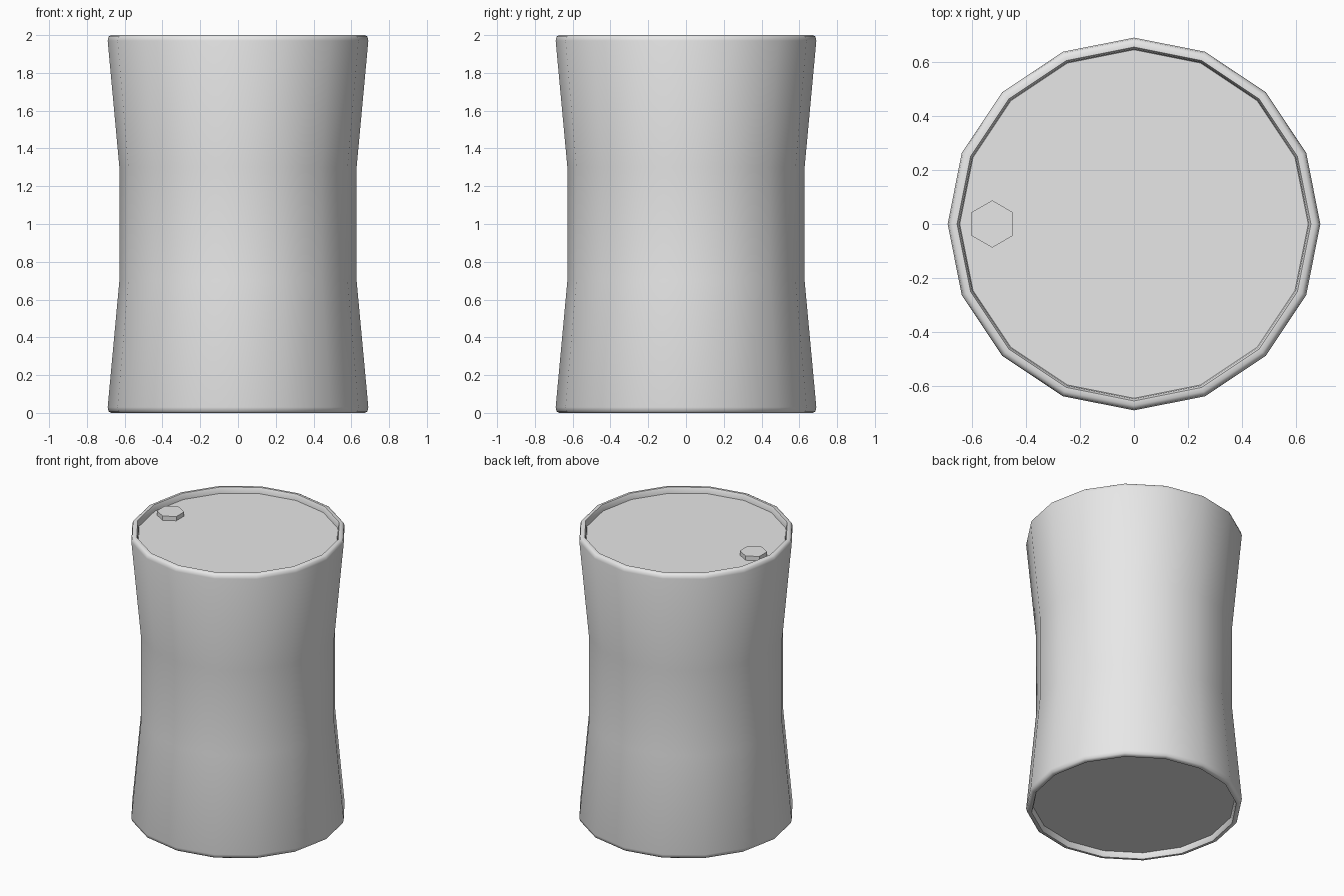
import bpy, bmesh, math

cube = bpy.data.objects.get("Cube")
if cube:
    bpy.data.objects.remove(cube, do_unlink=True)

SIDES = 16

steel = bpy.data.materials.new("plain_grey")
steel.use_nodes = True
grey = (0.8, 0.8, 0.8, 1)
steel.diffuse_color = grey
steel.node_tree.nodes["Principled BSDF"].inputs["Base Color"].default_value = grey


def lathe(name, profile, sides, turn=0.0, at=(0, 0, 0)):
    """Solid of revolution about z, capped at both ends of the profile."""
    bm = bmesh.new()
    rings = []
    for r, z in profile:
        angles = [turn + math.tau * i / sides for i in range(sides)]
        rings.append([bm.verts.new((r * math.cos(a), r * math.sin(a), z)) for a in angles])
    for low, high in zip(rings, rings[1:]):
        for i in range(sides):
            j = (i + 1) % sides
            bm.faces.new((low[i], low[j], high[j], high[i]))
    bm.faces.new(rings[0][::-1])
    bm.faces.new(rings[-1])
    bmesh.ops.recalc_face_normals(bm, faces=bm.faces)
    mesh = bpy.data.meshes.new(name)
    bm.to_mesh(mesh)
    bm.free()
    mesh.materials.append(steel)
    obj = bpy.data.objects.new(name, mesh)
    obj.location = at
    bpy.context.collection.objects.link(obj)
    return obj


# Barrel: recessed lid, rounded rim and waisted wall, mirrored about mid height
half = [(0.645, 0.04), (0.648, 0.015), (0.655, 0.0), (0.672, 0.0),
        (0.685, 0.008), (0.69, 0.03), (0.628, 0.7)]
barrel = lathe("barrel", half + [(r, 2 - z) for r, z in reversed(half)], SIDES)

# Hexagonal bung on the lid
bung = lathe("bung", [(0.0875, 0), (0.0875, 0.03)], 6, math.pi / 6, (-0.525, 0, 1.96))

# Smooth the wall and rims, keep lid and bung edges crisp
bpy.ops.object.select_all(action="DESELECT")
barrel.select_set(True)
bpy.context.view_layer.objects.active = barrel
bpy.ops.object.shade_smooth_by_angle(angle=math.radians(50))
